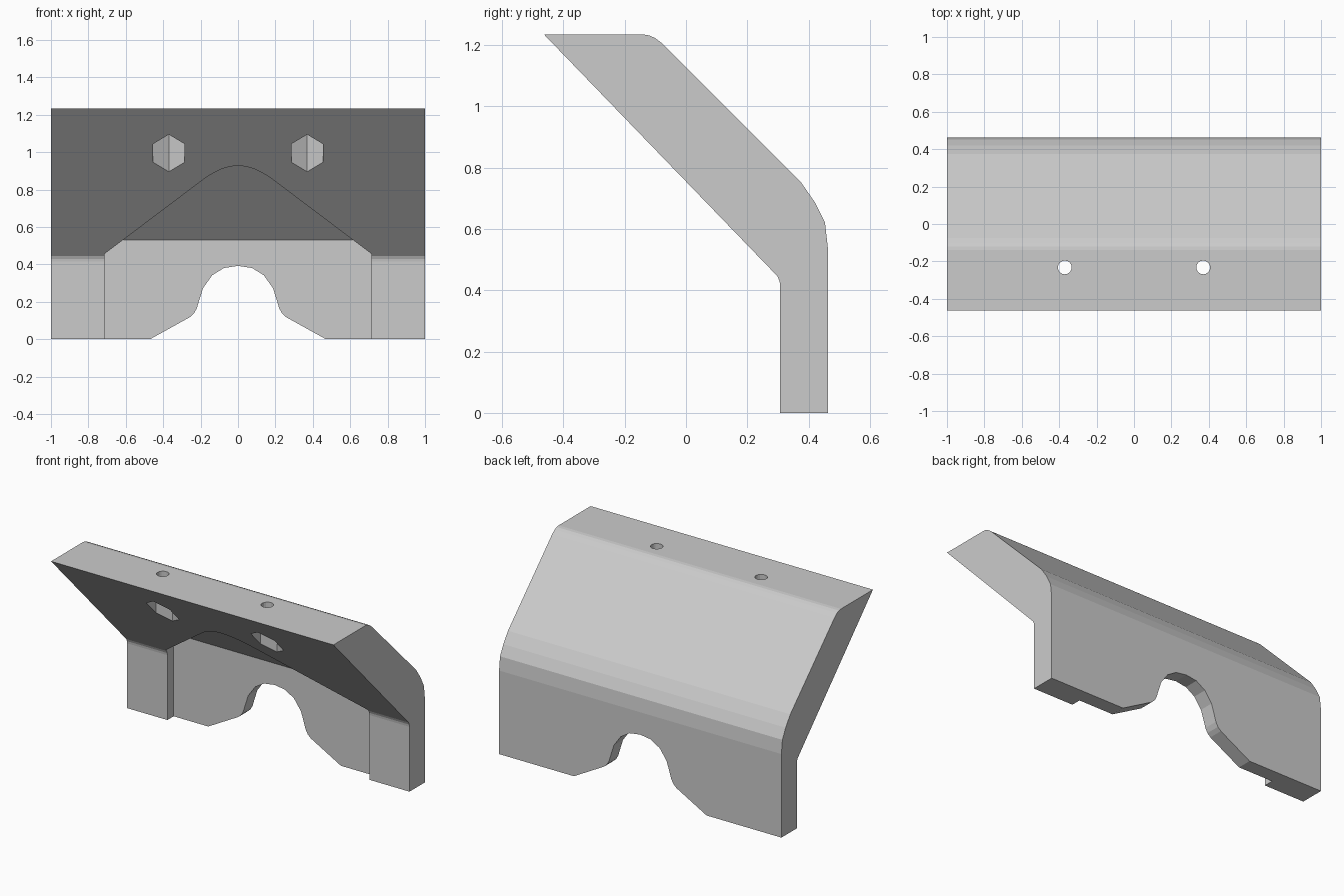
import bpy, bmesh, math
from mathutils import Vector

if "Cube" in bpy.data.objects:
    bpy.data.objects.remove(bpy.data.objects["Cube"])

grey = bpy.data.materials.new("light_grey")
grey.diffuse_color = (0.6, 0.6, 0.6, 1)
grey.use_nodes = True
grey.node_tree.nodes["Principled BSDF"].inputs["Base Color"].default_value = grey.diffuse_color


def prism(name, profile, axis, start, end):
    """Extrude a 2D outline along x (outline is y,z) or along y (outline is x,z)."""
    bm = bmesh.new()
    place = (lambda p: (start, p[0], p[1])) if axis == "x" else (lambda p: (p[0], start, p[1]))
    face = bm.faces.new([bm.verts.new(place(p)) for p in profile])
    moved = bmesh.ops.extrude_face_region(bm, geom=[face])["geom"]
    step = Vector((end - start, 0, 0) if axis == "x" else (0, end - start, 0))
    bmesh.ops.translate(bm, vec=step, verts=[v for v in moved if isinstance(v, bmesh.types.BMVert)])
    bmesh.ops.recalc_face_normals(bm, faces=bm.faces)
    mesh = bpy.data.meshes.new(name)
    bm.to_mesh(mesh)
    bm.free()
    obj = bpy.data.objects.new(name, mesh)
    bpy.context.collection.objects.link(obj)
    mesh.materials.append(grey)
    return obj


def column(name, sides, radius, x, y, bottom, top, turn=0):
    bpy.ops.mesh.primitive_cylinder_add(vertices=sides, radius=radius, depth=top - bottom,
                                        location=(x, y, (top + bottom) / 2), rotation=(0, 0, turn))
    obj = bpy.context.object
    obj.name = name
    obj.data.materials.append(grey)
    return obj


def combine(target, cutter, operation):
    """Apply a boolean, then discard the cutter."""
    mod = target.modifiers.new(operation, "BOOLEAN")
    mod.operation, mod.object, mod.solver = operation, cutter, "EXACT"
    bpy.context.view_layer.objects.active = target
    bpy.ops.object.modifier_apply(modifier=mod.name)
    bpy.data.objects.remove(cutter)


def mirrored(half):
    """Outline from the outer edge to the centre, completed on the other side."""
    return half + [(-x, z) for x, z in reversed(half) if x != 0]


# Bent bracket body
body = prism("bent_bracket", [
    (-0.463, 1.234), (-0.14, 1.234), (-0.12, 1.231), (-0.10, 1.222), (-0.075, 1.203),
    (0.373, 0.755), (0.42, 0.687), (0.453, 0.622), (0.463, 0.535), (0.463, 0),
    (0.307, 0), (0.307, 0.415), (0.305, 0.43), (0.298, 0.446)], "x", -1, 1)

# Front pocket: arched outline limited by a bent floor
pocket = prism("pocket_cutter", mirrored([
    (0.715, -0.2), (0.715, 0.455), (0.176, 0.861), (0.13, 0.89),
    (0.085, 0.911), (0.04, 0.924), (0, 0.927)]), "y", -1, 1)
pocket_floor = prism("pocket_floor_cutter", [
    (-1.2, -0.3), (0.37, -0.3), (0.37, 0.53), (-0.40, 1.324), (-1.2, 1.324)], "x", -0.9, 0.9)
combine(pocket, pocket_floor, "INTERSECT")
combine(body, pocket, "DIFFERENCE")

# Arched notch through the bottom edge
notch = prism("notch_cutter", mirrored([
    (0.47, -0.1), (0.47, 0.0), (0.257, 0.118), (0.235, 0.138), (0.22, 0.166), (0.21, 0.2),
    (0.187, 0.273), (0.138, 0.342), (0.075, 0.381), (0, 0.392)]), "y", -1, 1)
combine(body, notch, "DIFFERENCE")

# Hexagonal nut recesses with round screw holes above
for x in (-0.37, 0.37):
    combine(body, column("nut_cutter", 6, 0.096, x, -0.232, 0.5, 1.13), "DIFFERENCE")
    combine(body, column("screw_cutter", 16, 0.037, x, -0.232, 0.9, 1.4), "DIFFERENCE")
